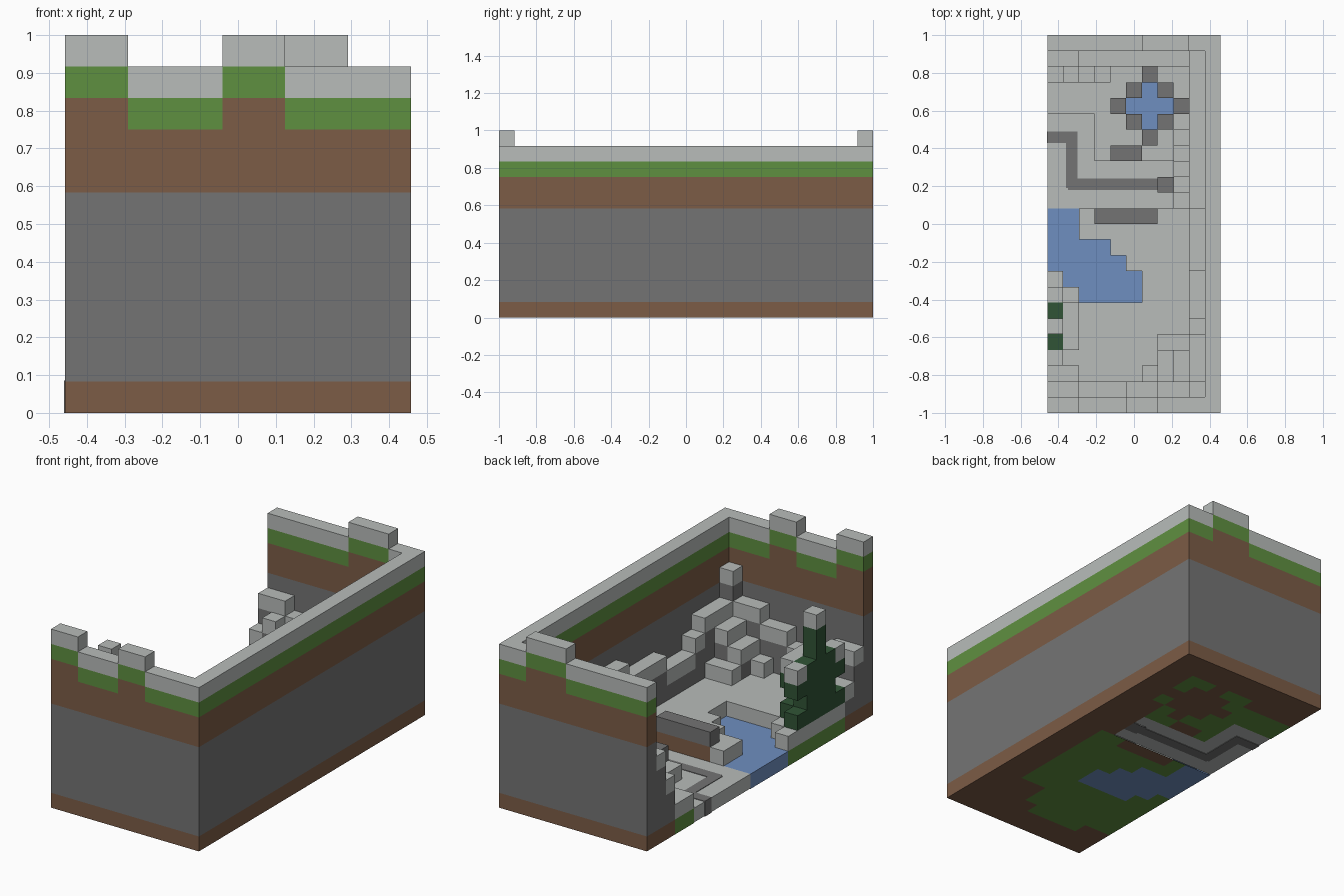
import bpy
import bmesh
from mathutils import Vector

cube = bpy.data.objects.get("Cube")
if cube:
    bpy.data.objects.remove(cube, do_unlink=True)

UNIT = 2 / 24
ORIGIN = Vector((-5.5, -12, 0))
PALETTE = {
    "snow": (184, 188, 186), "grass": (95, 144, 64), "soil": (124, 92, 70),
    "stone": (116, 116, 116), "water": (111, 143, 192), "leaf": (48, 84, 54),
}
NAMES = list(PALETTE)


def linear(value):
    c = value / 255
    return c / 12.92 if c < 0.04 else ((c + 0.055) / 1.055) ** 2.4


MATERIALS = []
for name, rgb in PALETTE.items():
    mat = bpy.data.materials.new(name)
    mat.use_nodes = True
    colour = (*map(linear, rgb), 1)
    mat.diffuse_color = colour
    mat.node_tree.nodes["Principled BSDF"].inputs["Base Color"].default_value = colour
    MATERIALS.append(mat)

blocks = {}  # cell -> (part, colour)


def fill(part, colour, xs, ys, zs):
    for x in range(*xs):
        for y in range(*ys):
            for z in range(*zs):
                blocks[x, y, z] = (part, colour)


def clear(xs, ys, low):
    for cell in list(blocks):
        if xs[0] <= cell[0] < xs[1] and ys[0] <= cell[1] < ys[1] and cell[2] >= low:
            del blocks[cell]


def wall(xs, ys, top):
    fill("outer_walls", "soil", xs, ys, (0, top))
    fill("outer_walls", "stone", xs, ys, (1, 7))
    fill("outer_walls", "grass", xs, ys, (top - 2, top - 1))
    fill("outer_walls", "snow", xs, ys, (top - 1, top))


def hill(xs, ys, top):
    clear(xs, ys, 0)
    fill("rocky_edges", "soil", xs, ys, (0, 1))
    fill("rocky_edges", "stone", xs, ys, (1, top - 1))
    fill("rocky_edges", "snow", xs, ys, (top - 1, top))


# Layered walls with crenellated ends
wall((10, 11), (0, 24), 11)
for y, raised in ((0, (0, 1, 5, 6)), (23, (6, 7, 8))):
    for x in range(10):
        wall((x, x + 1), (y, y + 1), 12 if x in raised else 11)

# Snowy meadow
fill("meadow", "grass", (0, 10), (1, 23), (0, 1))
fill("meadow", "snow", (0, 10), (1, 23), (1, 2))

# Rocks along the front wall
for start, end, top in ((0, 2, 5), (2, 5, 4), (5, 7, 5), (7, 9, 6), (9, 10, 8)):
    hill((start, end), (1, 2), top)
hill((0, 2), (2, 3), 3)
hill((6, 7), (2, 3), 3)
hill((7, 8), (2, 4), 4)
hill((8, 9), (2, 4), 5)
hill((7, 9), (4, 5), 3)

# Rocks along the long wall
for start, end, top in ((2, 5, 6), (5, 6, 5), (6, 9, 4), (9, 13, 5), (13, 23, 6)):
    hill((9, 10), (start, end), top)
for y in range(13, 18):
    hill((8, 9), (y, y + 1), 3 + y % 2)

# Rocks along the back wall
hill((0, 2), (22, 23), 6)
hill((2, 9), (22, 23), 5)
for x, top in enumerate((4, 5, 4, 3)):
    hill((x, x + 1), (21, 22), top)

# Pond cut into the meadow
for y, start, end in ((12, 0, 2), (11, 0, 2), (10, 0, 4), (9, 0, 5), (8, 1, 6), (7, 2, 6)):
    clear((start, end), (y, y + 1), 1)
    fill("pond", "water", (start, end), (y, y + 1), (0, 1))

# Sunken path
for xs, ys in (((0, 3), (13, 19)), ((3, 8), (13, 16))):
    clear(xs, ys, 0)
    fill("path", "snow", xs, ys, (0, 1))
fill("path_end_stone", "stone", (7, 8), (14, 15), (0, 2))

# Low stone walls on soil footings
for xs, y in (((3, 7), 12), ((4, 6), 16)):
    fill("low_walls", "soil", xs, (y, y + 1), (0, 2))
    fill("low_walls", "stone", xs, (y, y + 1), (2, 3))

# Diamond-shaped well
for x in range(4, 9):
    for y in range(17, 22):
        ring = abs(x - 6) + abs(y - 19)
        if ring <= 2:
            fill("well", "soil", (x, x + 1), (y, y + 1), (0, 1))
            fill("well", "stone" if ring == 2 else "water",
                 (x, x + 1), (y, y + 1), (1, 3 if ring == 2 else 2))

# Conifer with snow-tipped branches
for z in (2, 4):
    fill("tree", "leaf", (0, 1), (3, 8), (z, z + 1))
    fill("tree", "leaf", (0, 2), (4, 7), (z, z + 1))
fill("tree", "leaf", (0, 1), (4, 7), (3, 4))
fill("tree", "snow", (1, 2), (4, 7), (5, 6))
for y in (3, 7):
    fill("tree", "snow", (0, 1), (y, y + 1), (5, 6))
fill("tree", "leaf", (0, 1), (4, 7), (5, 6))
fill("tree", "leaf", (0, 1), (5, 6), (6, 8))
fill("tree", "snow", (0, 1), (5, 6), (8, 9))

SIDES = [Vector(d) for d in ((1, 0, 0), (-1, 0, 0), (0, 1, 0),
                             (0, -1, 0), (0, 0, 1), (0, 0, -1))]


def finish(name, bm):
    mesh = bpy.data.meshes.new(name)
    bm.to_mesh(mesh)
    bm.free()
    for mat in MATERIALS:
        mesh.materials.append(mat)
    obj = bpy.data.objects.new(name, mesh)
    bpy.context.collection.objects.link(obj)


def build_part(part):
    # Only faces open to the air are made
    bm = bmesh.new()
    for cell, (owner, colour) in blocks.items():
        if owner != part:
            continue
        centre = Vector(cell) + Vector((0.5, 0.5, 0.5))
        for n in SIDES:
            if tuple(int(a + b) for a, b in zip(cell, n)) in blocks:
                continue
            u = Vector((n.y, n.z, n.x))
            v = n.cross(u)
            corners = [centre + (n + u * a + v * b) / 2
                       for a, b in ((-1, -1), (1, -1), (1, 1), (-1, 1))]
            face = bm.faces.new([bm.verts.new((c + ORIGIN) * UNIT) for c in corners])
            face.material_index = NAMES.index(colour)
    bmesh.ops.remove_doubles(bm, verts=bm.verts, dist=UNIT / 100)
    if part == "path":
        for vert in bm.verts:
            vert.co.z = max(vert.co.z, 0.003)
    bmesh.ops.dissolve_limit(bm, angle_limit=0.01, verts=bm.verts, edges=bm.edges,
                             delimit={"MATERIAL"})
    finish(part, bm)


for part in sorted({owner for owner, colour in blocks.values()}):
    build_part(part)

# Dark winding strip set in the path
strip = bmesh.new()
for x0, x1, y0, y1 in ((-0.46, -0.3, 0.43, 0.49), (-0.36, -0.3, 0.19, 0.48),
                       (-0.35, 0.125, 0.18, 0.24)):
    verts = bmesh.ops.create_cube(strip, size=1)["verts"]
    for v in verts:
        v.co = (x1 if v.co.x > 0 else x0, y1 if v.co.y > 0 else y0,
                UNIT + 0.003 if v.co.z > 0 else 0)
for face in strip.faces:
    face.material_index = NAMES.index("stone")
finish("path_strip", strip)
